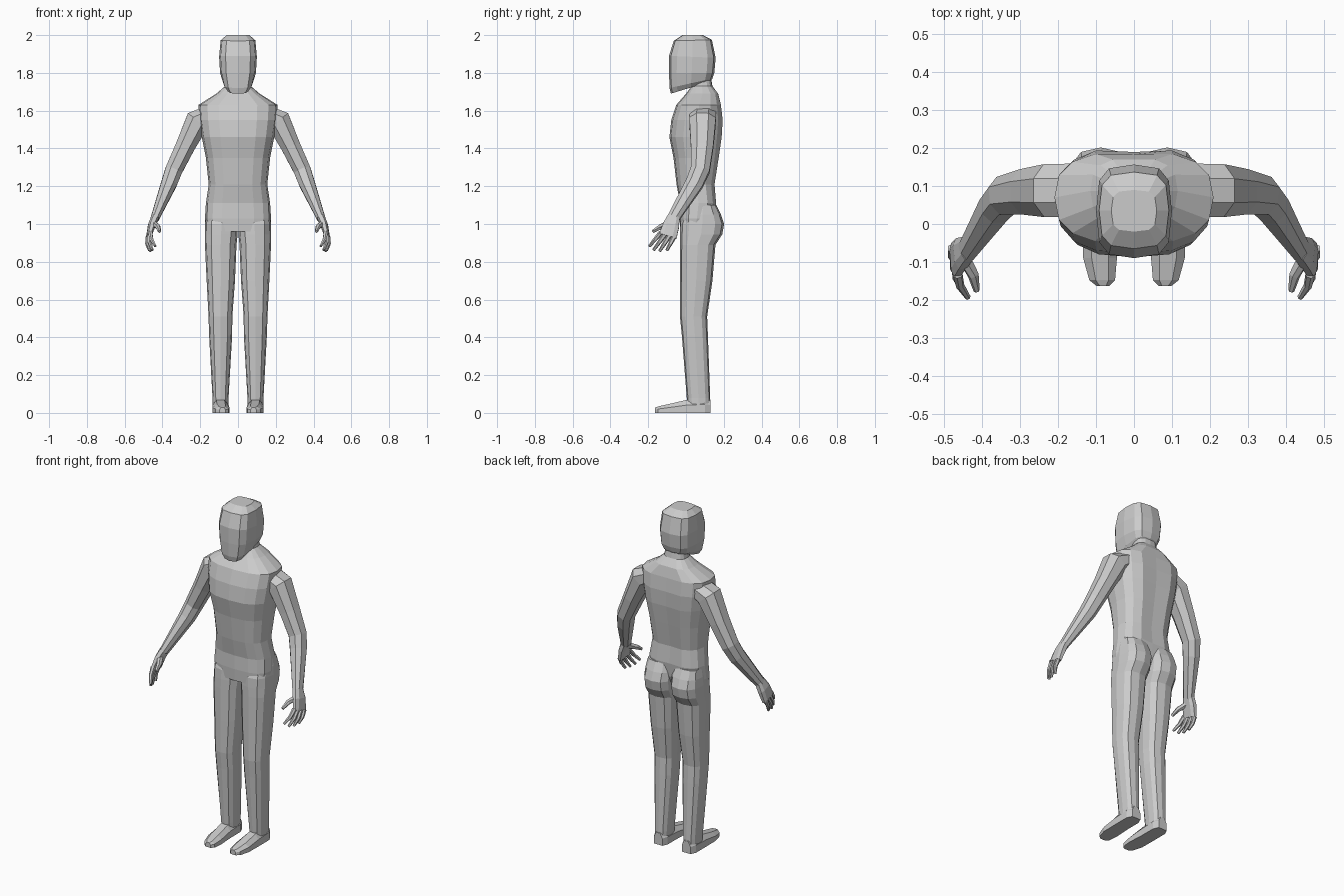
import bpy, bmesh, math
from mathutils import Vector


def rounded(t, p):
    """Superellipse point at angle t (p=1 ellipse, smaller is boxier)."""
    c, s = math.cos(t), math.sin(t)
    return math.copysign(abs(c) ** p, c), math.copysign(abs(s) ** p, s)


def flat_ring(zf, zb, x0, x1, y0, y1, n=12, p=0.7, groove=0.0):
    """Horizontal section; zf/zb are its heights at the front and back."""
    pts = []
    for k in range(n):
        c, s = rounded(2 * math.pi * k / n, p)
        y = (y0 + y1) / 2 + (y1 - y0) / 2 * s
        if s > 0.99:
            y -= groove
        pts.append(Vector(((x0 + x1) / 2 + (x1 - x0) / 2 * c, y,
                           zf + (zb - zf) * (s + 1) / 2)))
    return pts


def limb_rings(path, n, p=0.9):
    """Sections (centre, half thickness, half width) across a bent path."""
    centres = [Vector(s[0]) for s in path]
    rings = []
    for i, (_, a, b) in enumerate(path):
        t = (centres[min(i + 1, len(path) - 1)] - centres[max(i - 1, 0)]).normalized()
        u = t.cross(Vector((0, 1, 0))).normalized()
        v = u.cross(t)
        ring = []
        for k in range(n):
            c, s = rounded(2 * math.pi * (k + 0.5) / n, p)
            ring.append(centres[i] + u * a * c + v * b * s)
        rings.append(ring)
    return rings


def loft(name, rings, mirror=False):
    bm = bmesh.new()
    vs = [[bm.verts.new(q) for q in r] for r in rings]
    n = len(rings[0])
    for a, b in zip(vs, vs[1:]):
        for k in range(n):
            bm.faces.new((a[k], a[(k + 1) % n], b[(k + 1) % n], b[k]))
    bm.faces.new(vs[0])
    bm.faces.new(vs[-1])
    bmesh.ops.recalc_face_normals(bm, faces=bm.faces)
    me = bpy.data.meshes.new(name)
    bm.to_mesh(me)
    bm.free()
    ob = bpy.data.objects.new(name, me)
    bpy.context.collection.objects.link(ob)
    if mirror:
        m = ob.modifiers.new("Mirror", 'MIRROR')
        m.use_mirror_merge = False
    return ob


# Torso and neck: height, half width, front, back, spine groove
torso = [
    (0.96, 0.160, -0.030, 0.120, 0), (1.03, 0.175, -0.034, 0.150, 0),
    (1.11, 0.170, -0.032, 0.165, .01), (1.21, 0.155, -0.050, 0.157, .01),
    (1.35, 0.170, -0.066, 0.180, .012), (1.46, 0.192, -0.088, 0.197, .012),
    (1.55, 0.205, -0.078, 0.202, .012), (1.63, 0.210, -0.052, 0.192, .008),
    (1.69, 0.115, 0.000, 0.175, .005), (1.73, 0.068, 0.030, 0.140, 0),
    (1.79, 0.060, 0.030, 0.130, 0)]
loft("torso", [flat_ring(z, z, -w, w, f, b, 16, 0.75, g) for z, w, f, b, g in torso])

# Head with the jaw sloping down to the chin
head = [
    (1.690, 1.755, 0.058, -0.080, 0.130), (1.720, 1.770, 0.078, -0.087, 0.140),
    (1.800, 1.800, 0.095, -0.090, 0.150), (1.890, 1.880, 0.100, -0.090, 0.157),
    (1.970, 1.975, 0.092, -0.065, 0.137), (2.000, 2.000, 0.060, -0.020, 0.090)]
loft("head", [flat_ring(zf, zb, -w, w, f, b, 12, 0.6) for zf, zb, w, f, b in head])

# Legs including the buttocks: height, inner x, outer x, front, back
leg = [
    (1.10, 0.010, 0.165, 0.020, 0.160), (1.05, 0.001, 0.172, -0.010, 0.185),
    (1.00, 0.001, 0.175, -0.030, 0.202), (0.945, 0.002, 0.176, -0.032, 0.192),
    (0.89, 0.008, 0.175, -0.032, 0.156), (0.70, 0.016, 0.166, -0.032, 0.140),
    (0.51, 0.030, 0.156, -0.032, 0.112), (0.41, 0.031, 0.153, -0.022, 0.116),
    (0.08, 0.050, 0.135, 0.004, 0.128), (0.02, 0.052, 0.134, 0.010, 0.128)]
loft("leg", [flat_ring(z, z, a, b, f, k, 12, 0.75) for z, a, b, f, k in leg], True)

# Feet: y, inner x, outer x, top height
foot = [
    (-0.164, 0.066, 0.098, 0.028), (-0.148, 0.050, 0.118, 0.034),
    (-0.090, 0.045, 0.134, 0.047), (0.000, 0.050, 0.135, 0.068),
    (0.100, 0.051, 0.135, 0.075), (0.130, 0.065, 0.120, 0.070)]
loft("foot", [[Vector(q) for q in (
    (a, y, 0), (a, y, h * 0.6), (a * .75 + b * .25, y, h),
    (a * .25 + b * .75, y, h), (b, y, h * 0.6), (b, y, 0))]
    for y, a, b, h in foot], True)

# Arms from inside the shoulder to the wrist
loft("arm", limb_rings([
    ((0.130, 0.090, 1.590), 0.050, 0.075), ((0.215, 0.088, 1.545), 0.070, 0.075),
    ((0.280, 0.085, 1.410), 0.055, 0.064), ((0.340, 0.075, 1.285), 0.049, 0.054),
    ((0.365, 0.045, 1.215), 0.045, 0.050), ((0.440, -0.068, 1.030), 0.024, 0.034)],
    8), True)

# Hands: palm, four fingers and a thumb
loft("palm", limb_rings([
    ((0.438, -0.064, 1.040), 0.022, 0.033), ((0.456, -0.078, 0.995), 0.021, 0.045),
    ((0.472, -0.096, 0.935), 0.014, 0.050)], 8, 0.7), True)
knuckles = (Vector((0.465, -0.133, 0.955)), Vector((0.479, -0.064, 0.930)))
tips = [(0.438, -0.194, 0.882), (0.453, -0.172, 0.862),
        (0.464, -0.140, 0.856), (0.470, -0.102, 0.860)]
for i, tip in enumerate(tips):
    base = knuckles[0].lerp(knuckles[1], i / 3)
    tip = Vector(tip)
    mid = base.lerp(tip, 0.5) + Vector((0.007, 0, 0))
    loft("finger_%d" % (i + 1), limb_rings([
        (base, 0.013, 0.013), (mid, 0.011, 0.011), (tip, 0.007, 0.008)], 6), True)
loft("thumb", limb_rings([
    ((0.448, -0.090, 1.005), 0.017, 0.018), ((0.424, -0.135, 0.985), 0.014, 0.015),
    ((0.415, -0.176, 0.960), 0.008, 0.009)], 6), True)
